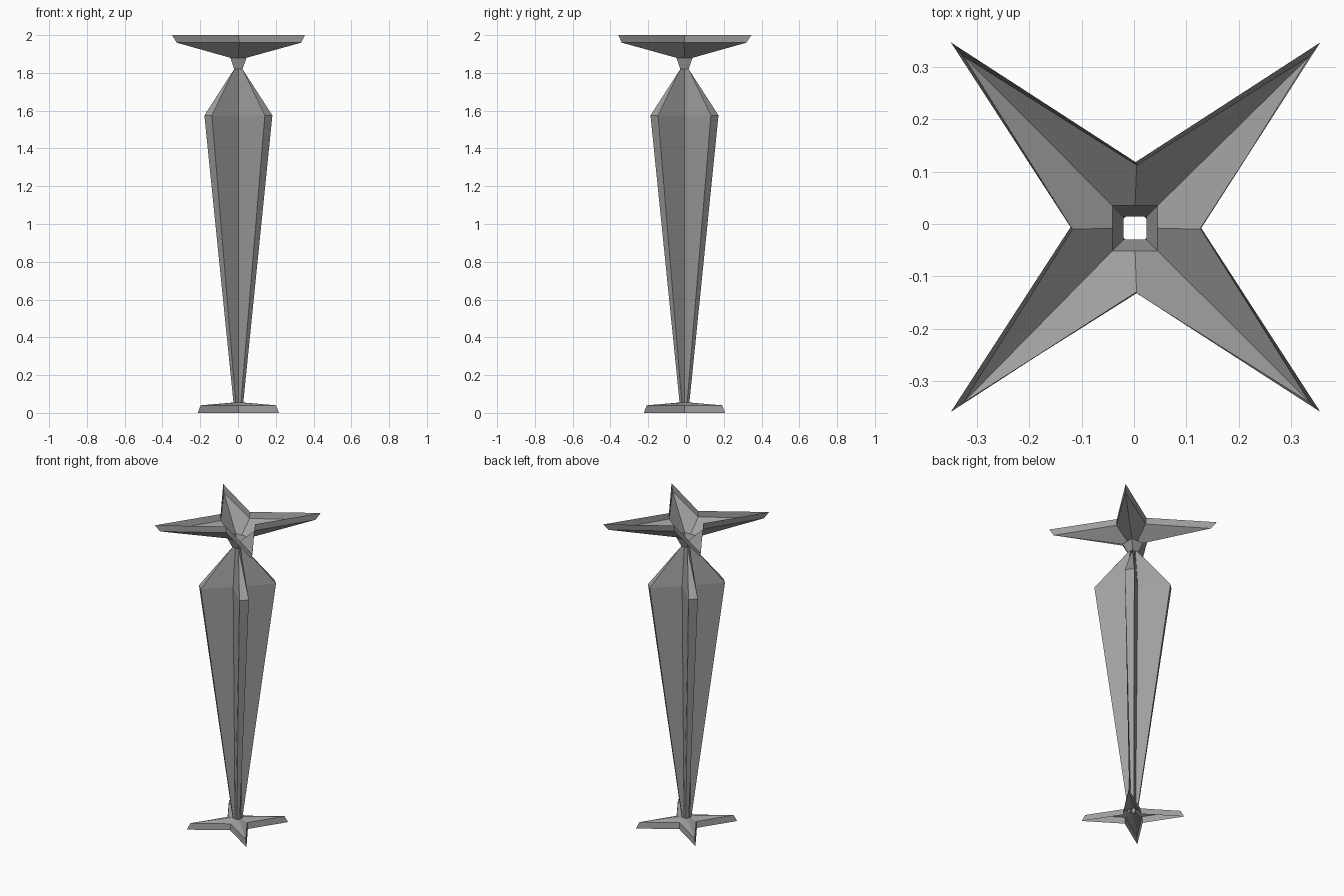
import bpy
import bmesh

cube = bpy.data.objects.get("Cube")
if cube:
    bpy.data.objects.remove(cube)

# One plain grey for the whole stand
grey = bpy.data.materials.new("plain_grey")
grey.use_nodes = True
colour = (0.35, 0.35, 0.35, 1)
grey.diffuse_color = colour
grey.node_tree.nodes["Principled BSDF"].inputs["Base Color"].default_value = colour


def star_ring(bm, z, tip, notch, blunt=0, cx=0.002, cy=-0.008):
    """Four-armed star outline; each arm ends in two points 'blunt' apart."""
    side = tip - blunt
    points = []
    x, y = 1, 0
    for _ in range(4):
        u, v = -y, x  # direction a quarter turn further on
        for a, b in ((notch, 0), (tip, side), (side, tip)):
            points.append((cx + a * x + b * u, cy + a * y + b * v, z))
        x, y = u, v
    return [bm.verts.new(p) for p in points]


def star_shell(name, rings):
    """Open shell lofted through a stack of star outlines."""
    bm = bmesh.new()
    loops = [star_ring(bm, *ring) for ring in rings]
    for low, high in zip(loops, loops[1:]):
        for i in range(len(low)):
            j = (i + 1) % len(low)
            bm.faces.new((low[i], low[j], high[j], high[i]))
    bmesh.ops.remove_doubles(bm, verts=bm.verts, dist=0.0005)
    mesh = bpy.data.meshes.new(name)
    bm.to_mesh(mesh)
    bm.free()
    mesh.materials.append(grey)
    obj = bpy.data.objects.new(name, mesh)
    bpy.context.collection.objects.link(obj)
    return obj


foot = (0.055, 0.026, 0.026, 0.012)
waist = (1.82, 0.022, 0.022)

# Star-shaped foot, open underneath
star_shell("star_foot", [(0, 0.215, 0.075), (0.04, 0.2, 0.07), foot])

# Long tapering column with four blunt fins
star_shell("finned_column", [foot, (1.575, 0.18, 0.045, 0.04), waist])

# Flared neck and hollow star dish
star_shell("star_dish", [
    waist,
    (1.88, 0.043, 0.043),
    (1.96, 0.33, 0.122, 0, 0.005, -0.01),
    (2.0, 0.352, 0.124, 0, 0.003, -0.006),
])
